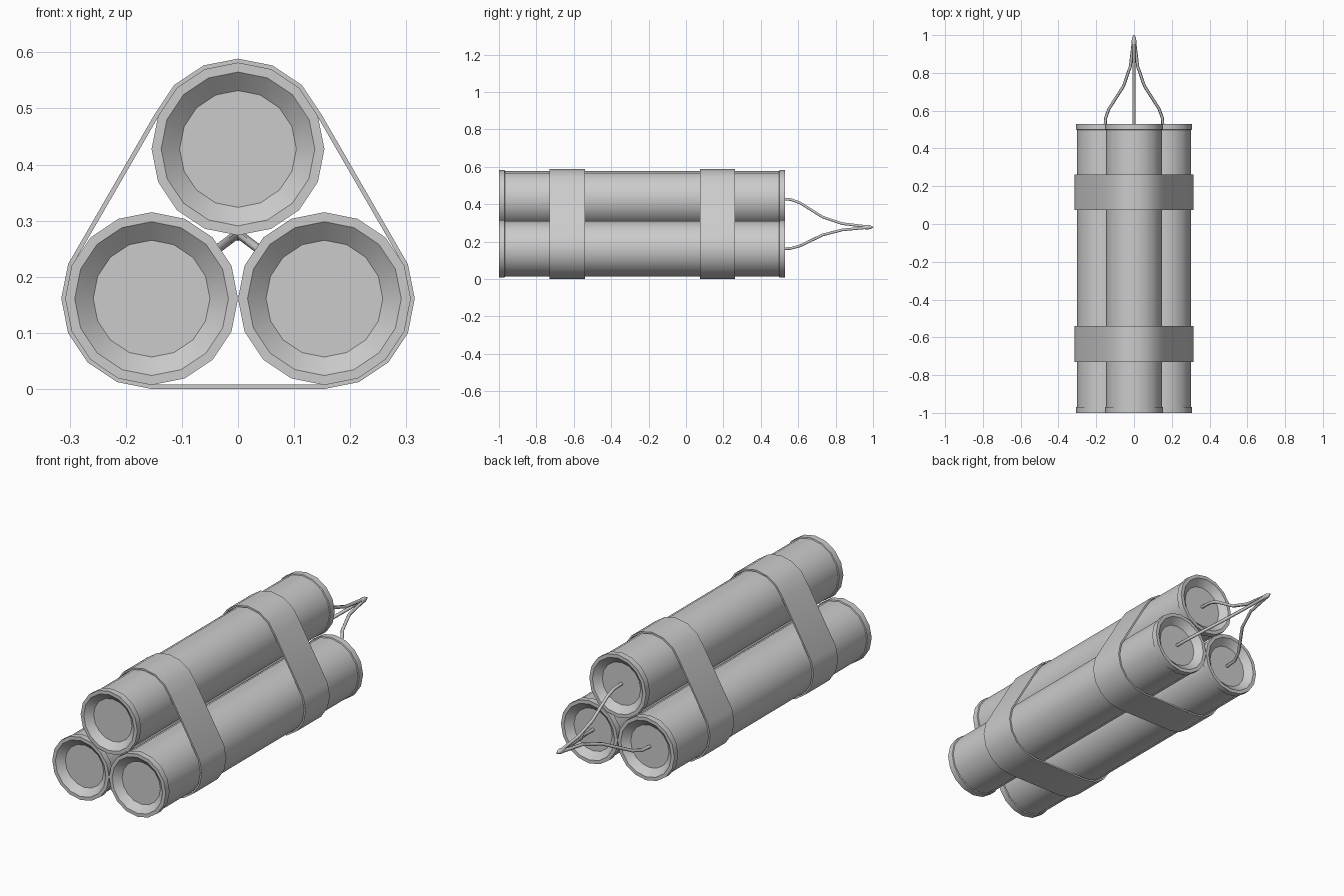
import bpy, bmesh
from math import cos, sin, radians, sqrt
from mathutils import Vector

cube = bpy.data.objects.get("Cube")
if cube:
    bpy.data.objects.remove(cube, do_unlink=True)

SIDES = 16
RADIUS = 0.154
FRONT, BACK = -1.0, 0.53
LOW_Z = 0.161
TOP_Z = LOW_Z + RADIUS * sqrt(3)
CENTRES = {"right": (-RADIUS, LOW_Z), "left": (RADIUS, LOW_Z), "top": (0, TOP_Z)}

grey = bpy.data.materials.new("plain grey")
grey.use_nodes = True
grey.diffuse_color = (0.6, 0.6, 0.6, 1)
grey.node_tree.nodes["Principled BSDF"].inputs["Base Color"].default_value = grey.diffuse_color


def finish(name, bm, angle):
    bmesh.ops.recalc_face_normals(bm, faces=bm.faces)
    mesh = bpy.data.meshes.new(name)
    bm.to_mesh(mesh)
    bm.free()
    mesh.materials.append(grey)
    obj = bpy.data.objects.new(name, mesh)
    bpy.context.collection.objects.link(obj)
    bpy.ops.object.select_all(action="DESELECT")
    obj.select_set(True)
    bpy.context.view_layer.objects.active = obj
    bpy.ops.object.shade_smooth_by_angle(angle=radians(angle))
    return obj


def bridge(bm, a, b):
    for i in range(len(a)):
        j = (i + 1) % len(a)
        bm.faces.new((a[i], a[j], b[j], b[i]))


def lathe(name, profile, cx, cz):
    """Turn (radius, y) points about an axis along y and cap both ends."""
    bm = bmesh.new()
    rings = []
    for r, y in profile:
        rings.append([bm.verts.new((cx + r * cos(radians(i * 360 / SIDES)), y,
                                    cz + r * sin(radians(i * 360 / SIDES))))
                      for i in range(SIDES)])
    for a, b in zip(rings, rings[1:]):
        bridge(bm, a, b)
    bm.faces.new(rings[0])
    bm.faces.new(rings[-1])
    return finish(name, bm, 30)


# Tubes with raised lips and dished ends
half = [(0.104, 0.03), (0.137, 0.0), (RADIUS, 0.0), (RADIUS, 0.03), (0.149, 0.032)]
profile = [(r, FRONT + d) for r, d in half] + [(r, BACK - d) for r, d in reversed(half)]
for side, (cx, cz) in CENTRES.items():
    lathe(side + "_tube", profile, cx, cz)


# Straps wrapped round the three tubes
def strap_path(r):
    path = []
    for side, start, end in (("left", -4, 1), ("top", 1, 7), ("right", 7, 12)):
        cx, cz = CENTRES[side]
        for k in range(start, end + 1):
            a = radians(k * 360 / SIDES)
            path.append((cx + r * cos(a), cz + r * sin(a)))
    return path


def strap(name, y0, y1):
    bm = bmesh.new()
    loops = [[bm.verts.new((x, y, z)) for x, z in strap_path(r)]
             for r, y in ((0.161, y0), (0.161, y1), (0.153, y1), (0.153, y0))]
    for i in range(4):
        bridge(bm, loops[i], loops[(i + 1) % 4])
    finish(name, bm, 30)


strap("front_strap", -0.73, -0.54)
strap("back_strap", 0.075, 0.262)

# Wires that leave each tube and meet behind it
MEET = Vector((0, 0, 0.277))
SWEEP = [(0.49, 1), (0.56, 0.98), (0.61, 0.86), (0.73, 0.36),
         (0.835, 0.125), (0.97, 0.02)]
for side, (cx, cz) in CENTRES.items():
    curve = bpy.data.curves.new(side + "_wire", "CURVE")
    curve.dimensions = "3D"
    curve.bevel_depth = 0.008
    curve.bevel_resolution = 1
    curve.use_fill_caps = True
    spline = curve.splines.new("POLY")
    spline.points.add(len(SWEEP) - 1)
    for point, (y, f) in zip(spline.points, SWEEP):
        p = MEET.lerp(Vector((cx, 0, cz)), f)
        point.co = (p.x, y, p.z, 1)
    spline.use_smooth = True
    curve.materials.append(grey)
    wire = bpy.data.objects.new(side + "_wire", curve)
    bpy.context.collection.objects.link(wire)

# Twisted tip where the wires join
lathe("wire_tip", [(0.009, 0.945), (0.013, 0.97), (0.010, 0.985), (0.003, 1.0)],
      MEET.x, MEET.z)
